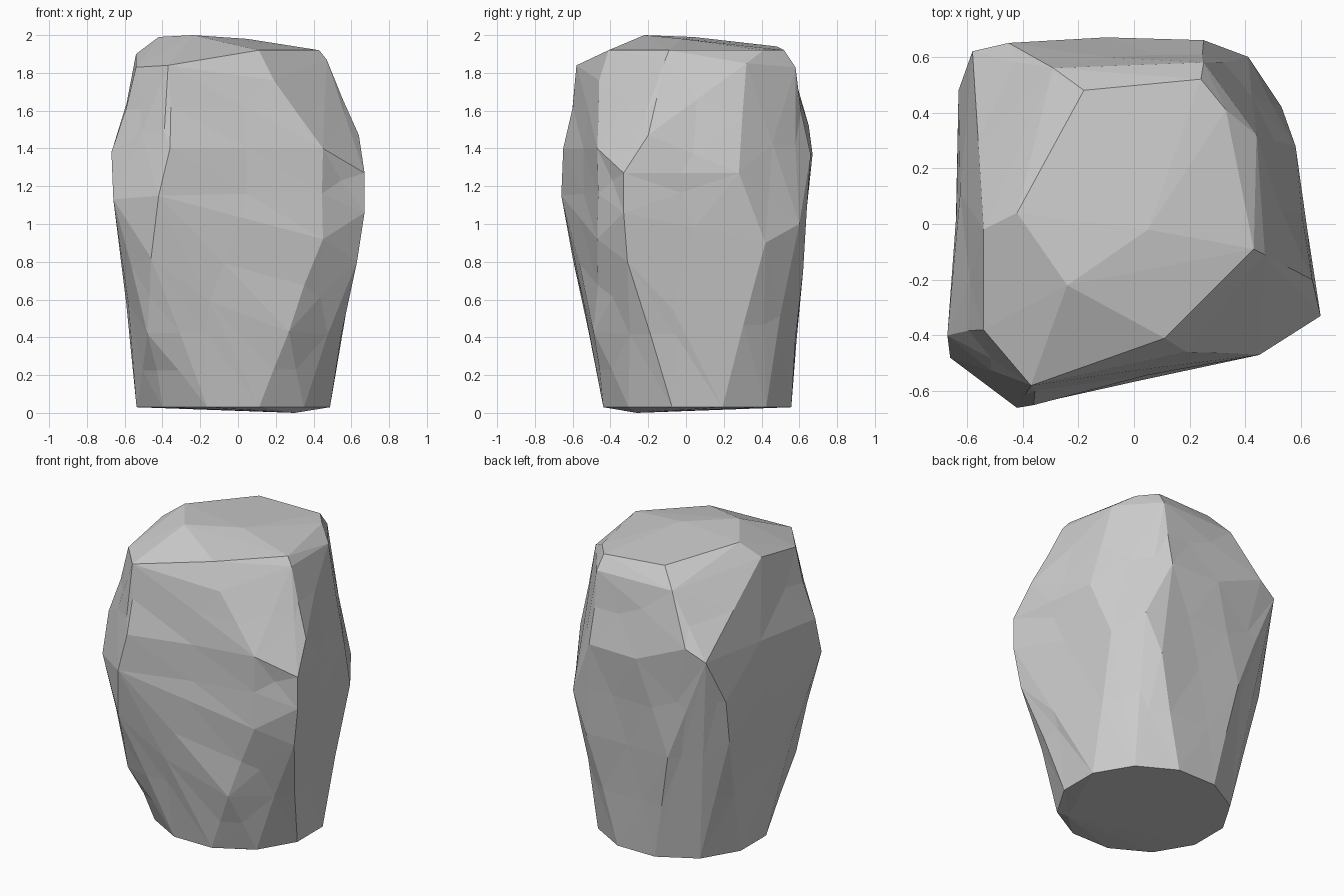
import bpy, bmesh, math, random
from mathutils import Vector

if "Cube" in bpy.data.objects:
    bpy.data.objects.remove(bpy.data.objects["Cube"])

random.seed(4)

# Chiselled outline points, grouped from crown down to waist
crown = [(-.24, -.22, 2), (-.42, .04, 1.99), (.05, -.02, 1.98), (-.18, .48, 1.94),
         (.24, .52, 1.92), (.33, .41, 1.92), (.43, -.09, 1.92), (.11, -.41, 1.92), (-.17, -.38, 1.92)]
shoulder = [(-.37, -.58, 1.84), (-.54, -.38, 1.83), (-.54, -.02, 1.9), (-.29, .56, 1.83),
            (.25, .58, 1.83), (.44, .32, 1.85), (.47, -.11, 1.87), (.19, -.46, 1.76)]
belly = [(-.36, -.65, 1.4), (-.42, -.66, 1.15), (-.66, -.48, 1.13), (-.67, -.4, 1.38),
         (-.64, 0, 1.15), (-.63, .48, 1.15), (-.58, .62, 1.45), (-.45, .65, 1.52), (-.1, .67, 1.37),
         (.25, .66, 1.37), (.41, .6, 1.0), (.58, .28, 1.27), (.64, -.2, 1.47),
         (.67, -.33, 1.27), (.67, -.33, 1.06), (.45, -.47, 1.4), (.45, -.47, .92)]
waist = [(-.46, -.6, .82), (-.62, -.33, .82), (-.62, .43, .87), (-.3, .62, .75),
         (.3, .62, .75), (.53, .42, .9), (.63, -.31, .8), (.27, -.49, .43), (-.48, -.47, .42)]

# Flat foot: an uneven twelve-sided ring
foot = []
for i in range(12):
    a = math.tau * (i + .5) / 12
    foot.append((-.025 + .53 * math.cos(a), .06 + .515 * math.sin(a), .03))
foot.append((.3, -.26, 0))

# Wrap the points in one stone skin
bm = bmesh.new()
for p in crown + shoulder + belly + waist + foot:
    bm.verts.new(p)
bmesh.ops.convex_hull(bm, input=bm.verts)
bmesh.ops.delete(bm, geom=[v for v in bm.verts if not v.link_faces], context='VERTS')

# Break the long side facets and dent only the new points slightly inward
long_edges = [e for e in bm.edges if e.calc_length() > .42
              and .15 < (e.verts[0].co.z + e.verts[1].co.z) / 2 < 1.8]
middles = [(e.verts[0].co + e.verts[1].co) / 2 for e in long_edges]
bmesh.ops.subdivide_edges(bm, edges=long_edges, cuts=1)
bmesh.ops.triangulate(bm, faces=bm.faces[:])
for v in bm.verts:
    if any((v.co - m).length < 1e-4 for m in middles):
        inward = Vector((-v.co.x, -v.co.y, 0)).normalized()
        v.co += inward * random.uniform(0, .02)
bmesh.ops.recalc_face_normals(bm, faces=bm.faces[:])

mesh = bpy.data.meshes.new("boulder")
bm.to_mesh(mesh)
bm.free()
bpy.context.collection.objects.link(bpy.data.objects.new("boulder", mesh))
